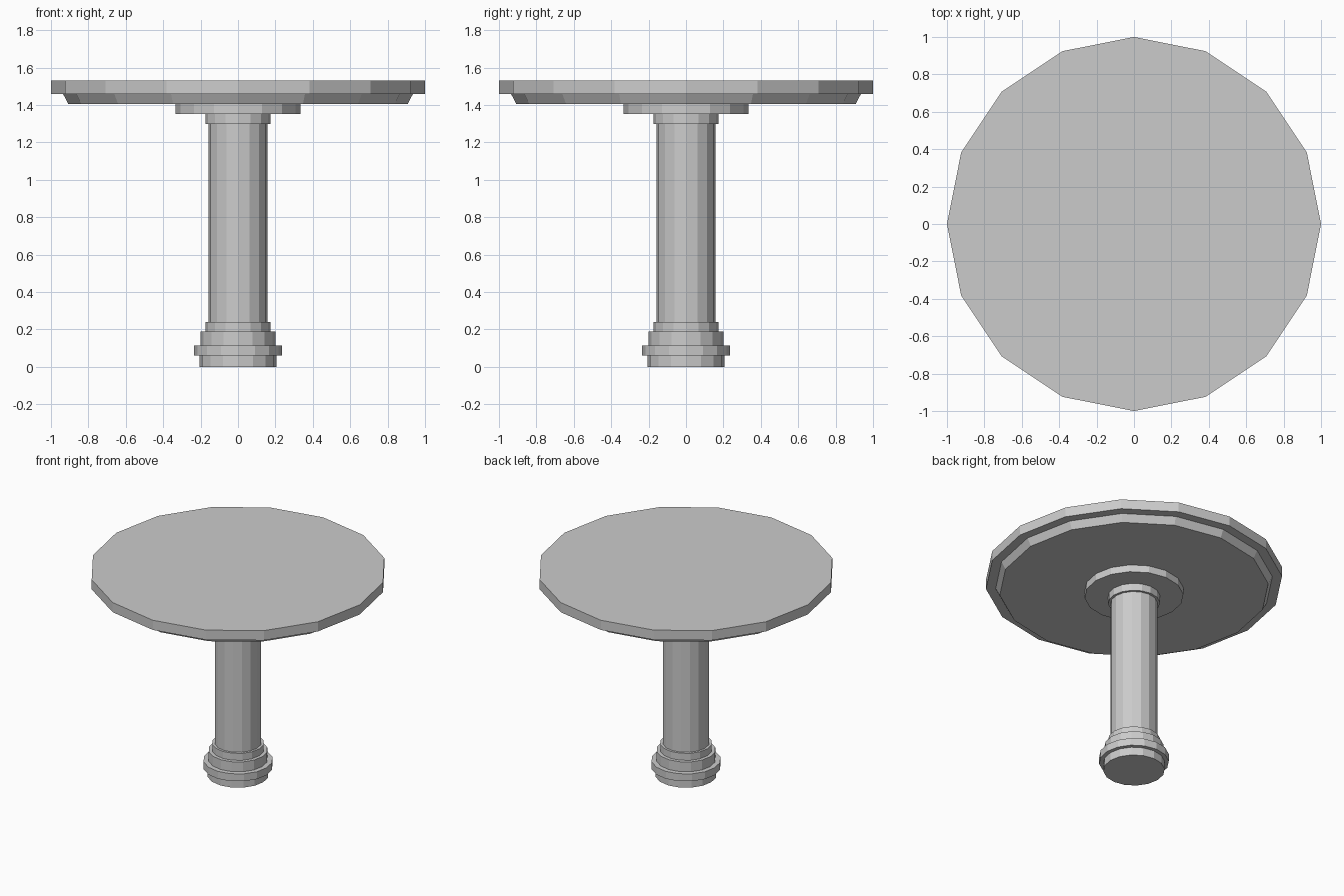
import bpy, bmesh
from math import cos, sin, pi

cube = bpy.data.objects.get("Cube")
if cube:
    bpy.data.objects.remove(cube, do_unlink=True)

SIDES = 16

grey = bpy.data.materials.new("plain_grey")
grey.use_nodes = True
colour = (0.6, 0.6, 0.6, 1)
grey.diffuse_color = colour
grey.node_tree.nodes["Principled BSDF"].inputs["Base Color"].default_value = colour


def turned(name, profile):
    """Flat-shaded turned solid; profile lists (radius, z) from bottom to top."""
    bm = bmesh.new()
    rings = [[bm.verts.new((r * cos(2 * pi * i / SIDES), r * sin(2 * pi * i / SIDES), z))
              for i in range(SIDES)] for r, z in profile]
    for low, high in zip(rings, rings[1:]):
        for i in range(SIDES):
            j = (i + 1) % SIDES
            bm.faces.new((low[i], low[j], high[j], high[i]))
    bm.faces.new(rings[0][::-1])
    bm.faces.new(rings[-1])
    mesh = bpy.data.meshes.new(name)
    bm.to_mesh(mesh)
    bm.free()
    mesh.materials.append(grey)
    obj = bpy.data.objects.new(name, mesh)
    bpy.context.collection.objects.link(obj)
    return obj


# Stepped foot, shaft and collar as one turned piece
turned("pedestal", [
    (0.207, 0), (0.207, 0.06),
    (0.235, 0.06), (0.235, 0.115),
    (0.2, 0.115), (0.2, 0.188),
    (0.175, 0.188), (0.175, 0.24),
    (0.158, 0.24), (0.158, 1.298),
    (0.175, 1.298), (0.175, 1.352),
])

# Mounting disc under the top
turned("mounting_disc", [(0.333, 1.352), (0.333, 1.405)])

# Round top with a bevelled step below its rim
turned("tabletop", [(0.907, 1.405), (0.935, 1.458), (1, 1.458), (1, 1.53)])
